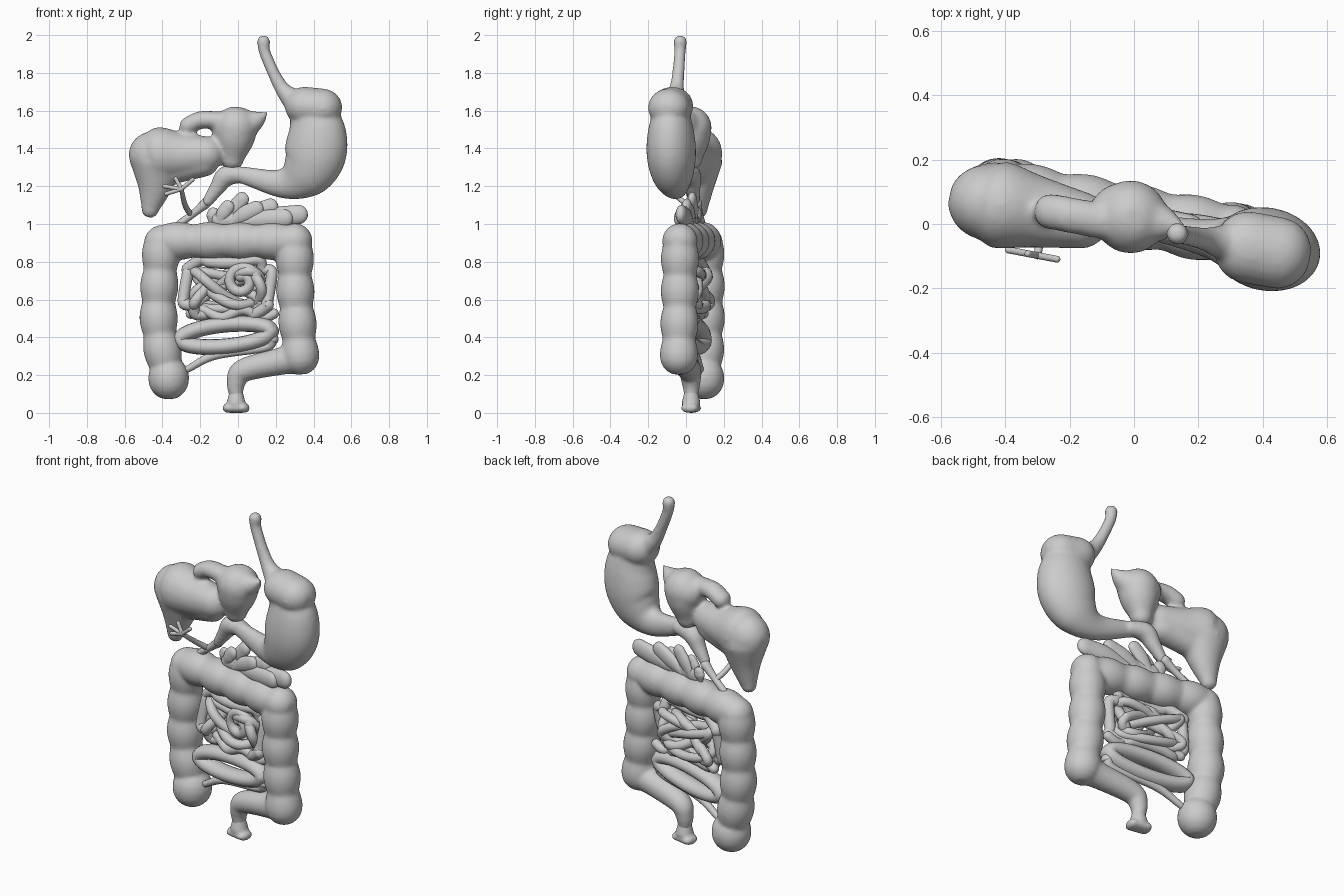
import bpy, bmesh, math
from math import sin, cos, pi, tau
from mathutils import Vector

cube = bpy.data.objects.get("Cube")
if cube:
    bpy.data.objects.remove(cube, do_unlink=True)

grey = bpy.data.materials.new("soft grey")
grey.use_nodes = True
grey.diffuse_color = (.6, .6, .6, 1)
grey.node_tree.nodes["Principled BSDF"].inputs["Base Color"].default_value = grey.diffuse_color


def smooth_path(points, steps):
    """Catmull-Rom samples through (x, z, radius, depth offset) points."""
    pts = [points[0] * 2 - points[1]] + points + [points[-1] * 2 - points[-2]]
    samples = []
    for a, b, c, d in zip(pts, pts[1:], pts[2:], pts[3:]):
        for i in range(steps):
            t = i / steps
            samples.append(b + t * ((c - a) + t * ((a * 2 - b * 5 + c * 4 - d)
                                                   + t * (b * 3 - a - c * 3 + d))) / 2)
    return samples + [points[-1]]


def add_tube(bm, points, radius=.025, depth=1, shift=0, steps=8, sides=20, bulge=0, pitch=.17):
    """Round-ended tube lying along the tilted plane of the whole body."""
    padded = []
    for x, z, *rest in points:
        r, offset = (rest + [radius, 0][len(rest):])
        padded.append(Vector((x, z, r, offset)))
    samples = smooth_path(padded, steps)
    centres = [Vector((x, .025 - .19 * x + shift + offset, z)) for x, z, r, offset in samples]
    last = len(centres) - 1
    stations, length = [], 0
    for i, centre in enumerate(centres):
        before, after = centres[max(i - 1, 0)], centres[min(i + 1, last)]
        length += (centre - before).length
        swell = 1 + bulge * (abs(sin(pi * length / pitch)) - .6)
        stations.append((centre, samples[i].z * swell, (after - before).normalized()))

    # Hemispherical ends
    def cap(station, sign):
        centre, r, along = station
        angles = [pi / 2 * k / 5 for k in range(1, 5)]
        return [(centre + along * sign * r * sin(a), r * cos(a), along) for a in angles]

    stations = cap(stations[0], -1)[::-1] + stations + cap(stations[-1], 1)
    rings = []
    for centre, r, along in stations:
        across = along.cross(Vector((.19, 1, 0))).normalized()
        out = across.cross(along).normalized() * depth
        turns = [tau * k / sides for k in range(sides)]
        rings.append([bm.verts.new(centre + (across * cos(a) + out * sin(a)) * r) for a in turns])
    for low, high in zip(rings, rings[1:]):
        for k in range(sides):
            bm.faces.new((low[k - 1], low[k], high[k], high[k - 1]))
    bm.faces.new(rings[0][::-1])
    bm.faces.new(rings[-1])


def build(name, tubes, blend=0, relaxing=6, **shared):
    """Make one object from tubes; blend is the voxel size used to fuse them."""
    bm = bmesh.new()
    for points, options in tubes:
        add_tube(bm, points, **{**shared, **options})
    bmesh.ops.recalc_face_normals(bm, faces=bm.faces)
    mesh = bpy.data.meshes.new(name)
    bm.to_mesh(mesh)
    bm.free()
    mesh.shade_smooth()
    mesh.materials.append(grey)
    obj = bpy.data.objects.new(name, mesh)
    bpy.context.collection.objects.link(obj)
    if blend:
        fuse = obj.modifiers.new("fuse", "REMESH")
        fuse.mode = "VOXEL"
        fuse.voxel_size = blend
        fuse.use_smooth_shade = True
        relax = obj.modifiers.new("relax", "SMOOTH")
        relax.iterations = relaxing
    return obj


def trace(rule, count, turn=tau):
    """Points given by a rule of the angle."""
    return [rule(turn * i / count) for i in range(count + 1)]


# Stomach with gullet, domed shoulder and the first bend of the gut
gullet = [(.135, 1.965, .036), (.145, 1.9), (.225, 1.73, .038), (.31, 1.64, .07)]
shoulder = [(.35, 1.625), (.45, 1.615)]
stomach = [(.395, 1.6, .12), (.418, 1.48, .157), (.405, 1.36, .165), (.345, 1.265, .138),
           (.23, 1.215, .078), (.02, 1.26, .045)]
duodenum = [(.03, 1.26), (-.06, 1.255, .055), (-.11, 1.19), (-.16, 1.12, .03)]
build("stomach_and_gullet", [
    (gullet, dict(radius=.031, shift=-.03)),
    (shoulder, dict(radius=.102, depth=1.1, shift=-.03)),
    (stomach, dict(depth=.78, shift=-.025, sides=32)),
    (duodenum, dict(radius=.042, shift=-.01)),
], blend=.01, relaxing=10)

# Liver: broad right lobe with a hanging tip, pointed left lobe, small upper lobe
right_lobe = [(-.17, 1.37, .095), (-.3, 1.365, .118), (-.41, 1.37, .143), (-.455, 1.365, .125)]
hanging_tip = [(-.43, 1.32, .143), (-.44, 1.2, .095), (-.465, 1.078, .048)]
belly = [(-.35, 1.29), (-.18, 1.33)]
left_body = [(-.03, 1.345, .062), (-.02, 1.43, .1), (-.01, 1.51, .115)]
left_point = [(.155, 1.588, .01), (.08, 1.543, .062), (-.04, 1.505, .1)]
upper_lobe = [(-.265, 1.52), (-.2, 1.55), (-.1, 1.55)]
build("liver", [
    (right_lobe, dict(shift=-.045, depth=.95)),
    (hanging_tip, dict(shift=-.04, depth=.88)),
    (belly, dict(radius=.08, shift=-.04)),
    (left_body, dict(shift=-.005)),
    (left_point, dict(shift=-.005)),
    (upper_lobe, dict(radius=.047, shift=-.035, depth=1.2)),
], blend=.012, relaxing=10, sides=32)

# Bile ducts: thin branches meeting in front of the liver, and a trunk to the gut
hub = (-.3, 1.185)
branch_tips = [(-.39, 1.2), (-.38, 1.16), (-.33, 1.24), (-.24, 1.235)]
ducts = [([tip, hub], dict(shift=-.18)) for tip in branch_tips]
ducts.append(([(*hub, .012, -.18), (-.28, 1.1, .015, -.07), (-.25, 1.05, .016)], {}))
ducts.append(([(-.17, 1.11, .028), (-.23, 1.06), (-.31, 1)], dict(radius=.02)))
build("bile_ducts", ducts, radius=.011, sides=10)

# Pancreas: a fan of flattened lobes above the colon
lobes = [([(-.1, 1.02), (.26, 1.035)], dict(radius=.04))]
for i, tip_height in enumerate((1.055, 1.09, 1.13, 1.08, 1.09, 1.03, 1.05)):
    tip, root = -.13 + .075 * i, -.14 + .035 * i
    size = .033 + .003 * i
    lobes.append(([(root, 1.01, size / 2), ((tip + root) / 2, (tip_height + 1.02) / 2),
                   (tip, tip_height)], dict(radius=size, shift=.012 * (-1) ** i)))
build("pancreas", lobes, depth=.6)

# Large intestine: bulging frame with a round pouch and a narrowing outlet
outlet = [(.33, .295, .088), (.22, .272, .072), (.03, .225), (-.01, .16, .05), (-.01, .08, .034)]
build("large_intestine", [
    ([(-.385, .25), (-.42, .5), (-.405, .9)], {}),
    ([(-.4, .91), (.3, .91)], {}),
    ([(.3, .9), (.305, .62), (.33, .3)], {}),
    ([(-.367, .19), (-.367, .177)], dict(radius=.108, bulge=0)),
    (outlet, dict(radius=.062, bulge=0)),
], blend=.01, radius=.095, bulge=.16, steps=30, sides=28)

# Rectum end: flared foot
build("rectum_end", [
    ([(-.01, .11, .036), (-.01, .055, .05)], {}),
    ([(-.055, .026), (.035, .026)], dict(depth=1.8)),
], blend=.008, radius=.026)


# Lower loop of the small intestine and the duct joining the pouch
def lower_ring(a):
    x = .238 * cos(a)
    return x - .063, .41 + .09 * x + .058 * sin(a), .042


build("lower_loop", [
    (trace(lower_ring, 16), dict(depth=1.3)),
    ([(-.27, .23, .018), (-.12, .305), (.14, .345), (.18, .39, .035)], dict(radius=.023)),
], sides=16)


# Small intestine coils: squarish outer frame, a knot of windings and a small curl
def outer_frame(a):
    def square(v):
        return math.copysign(abs(v) ** .5, v)
    wobble = .012 * sin(a * 7)
    return -.055 + .225 * square(cos(a)) + wobble, .665 + .14 * square(sin(a)) + wobble, .031, .02 * sin(a * 3)


def knot(a):
    return -.055 + .18 * sin(a * 2), .66 + .09 * sin(a * 3 + 1), .028, .045 * cos(a * 5)


def back_knot(a):
    return -.055 + .18 * sin(a * 3 + 2), .65 + .1 * sin(a * 2), .026, .03 + .03 * cos(a * 5)


def curl(a):
    r = .085 - .007 * a
    return .02 + r * cos(a), .695 + r * sin(a), .028, -.035


def low_wave(a):
    return -.25 + .07 * a, .525 + .02 * sin(a * 2), .027, .02 * cos(a)


build("small_intestine_coils", [
    (trace(outer_frame, 40), {}),
    (trace(knot, 36), {}),
    (trace(back_knot, 36), {}),
    (trace(curl, 16, tau * 1.3), {}),
    (trace(low_wave, 12), {}),
], sides=14, steps=4)
